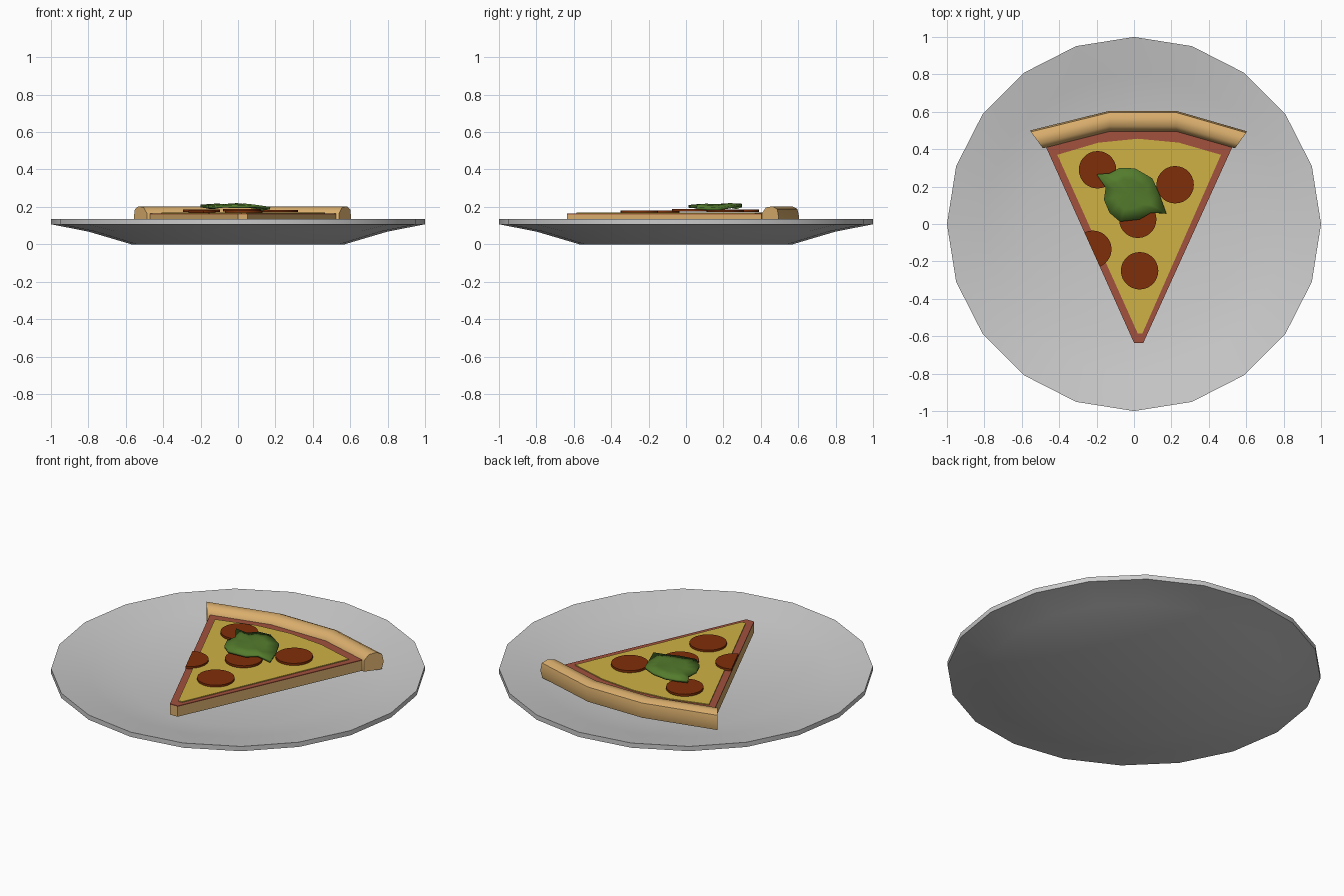
import bpy, bmesh, math
from mathutils import Vector

if "Cube" in bpy.data.objects:
    bpy.data.objects.remove(bpy.data.objects["Cube"])


def material(name, rgb):
    m = bpy.data.materials.new(name)
    m.diffuse_color = (*[(c / 255) ** 2.2 for c in rgb], 1)
    m.use_nodes = True
    m.node_tree.nodes["Principled BSDF"].inputs["Base Color"].default_value = m.diffuse_color
    return m


CRUST = material("baked_dough", (216, 172, 108))
SAUCE = material("tomato", (160, 82, 64))
CHEESE = material("cheese", (205, 176, 70))
MEAT = material("pepperoni", (126, 50, 17))
LEAF = material("leaf", (84, 122, 48))


def finish(name, bm, mat=None, smooth=None):
    bmesh.ops.recalc_face_normals(bm, faces=bm.faces)
    me = bpy.data.meshes.new(name)
    bm.to_mesh(me)
    bm.free()
    ob = bpy.data.objects.new(name, me)
    bpy.context.collection.objects.link(ob)
    if mat:
        me.materials.append(mat)
    if smooth:
        bpy.ops.object.select_all(action='DESELECT')
        bpy.context.view_layer.objects.active = ob
        ob.select_set(True)
        bpy.ops.object.shade_smooth_by_angle(angle=math.radians(smooth))
    return ob


def loft(bm, rings, closed_ring=True):
    """Skin consecutive rings of points and cap both ends."""
    vs = [[bm.verts.new(p) for p in r] for r in rings]
    for a, b in zip(vs, vs[1:]):
        n = len(a)
        for i in range(n):
            j = (i + 1) % n
            bm.faces.new((a[i], a[j], b[j], b[i]))
    bm.faces.new(vs[0])
    bm.faces.new(vs[-1])


def slab(name, outline, z0, z1, mat):
    bm = bmesh.new()
    loft(bm, [[(x, y, z) for x, y in outline] for z in (z0, z1)])
    return finish(name, bm, mat)


# Plate: 20-sided shallow dish
profile = [(0.57, 0), (0.8, 0.068), (1, 0.107), (1, 0.135), (0.8, 0.097), (0.57, 0.05)]
bm = bmesh.new()
loft(bm, [[(r * math.cos(i * math.pi / 10), r * math.sin(i * math.pi / 10), z)
           for i in range(20)] for r, z in profile])
finish("plate", bm, None, 40)

# Slice layers
wedge = [(0.0, -0.635), (0.05, -0.635), (0.525, 0.41), (0.225, 0.51), (-0.13, 0.51), (-0.47, 0.41)]
slab("dough", wedge, 0.1, 0.159, CRUST)
slab("sauce", wedge, 0.159, 0.164, SAUCE)
slab("cheese", [(0.02, -0.585), (0.045, -0.585), (0.465, 0.37), (0.24, 0.435), (0.02, 0.456),
                (-0.19, 0.435), (-0.41, 0.37)], 0.162, 0.169, CHEESE)

# Crust: rounded section swept along the back arc
section = [(0, 0.1), (0, 0.165), (0.25, 0.197), (0.65, 0.203), (0.92, 0.188), (1, 0.145), (0.9, 0.1)]
stations = [((-0.487, 0.405), (-0.557, 0.50)), ((-0.13, 0.495), (-0.13, 0.605)),
            ((0.225, 0.495), (0.225, 0.605)), ((0.54, 0.405), (0.605, 0.495))]
bm = bmesh.new()
loft(bm, [[(*Vector(a).lerp(Vector(b), t), z) for t, z in section] for a, b in stations])
finish("crust", bm, CRUST, 45)

# Pepperoni discs; the last one is cut flush with the slice edge
spots = [(-0.195, 0.29, 0.180), (0.22, 0.21, 0.178), (0.02, 0.025, 0.181),
         (0.03, -0.25, 0.174), (-0.22, -0.135, 0.173)]
for k, (x, y, z) in enumerate(spots):
    bm = bmesh.new()
    bmesh.ops.create_cone(bm, cap_ends=True, segments=28, radius1=0.1, radius2=0.1, depth=0.013)
    bmesh.ops.translate(bm, verts=bm.verts, vec=(x, y, z))
    if k == 4:
        cut = bmesh.ops.bisect_plane(bm, geom=bm.verts[:] + bm.edges[:] + bm.faces[:],
                                     plane_co=(0, -0.635, 0), plane_no=(-1.045, -0.47, 0),
                                     clear_outer=True)
        edges = [e for e in cut["geom_cut"] if isinstance(e, bmesh.types.BMEdge)]
        bmesh.ops.holes_fill(bm, edges=[e for e in bm.edges if e.is_boundary] or edges)
    finish(f"pepperoni_{k + 1}", bm, MEAT, 40)

# Basil leaf: wavy outline, inner ring and raised centre
outline = [(-0.2, 0.265, 0.205), (-0.13, 0.27, 0.195), (-0.075, 0.3, 0.205), (0.005, 0.297, 0.21),
           (0.097, 0.244, 0.2), (0.13, 0.17, 0.188), (0.172, 0.056, 0.193), (0.09, 0.06, 0.205),
           (0.03, 0.025, 0.2), (-0.075, 0.013, 0.203), (-0.13, 0.06, 0.198), (-0.16, 0.13, 0.2),
           (-0.15, 0.195, 0.195)]
centre = Vector((-0.02, 0.16, 0.208))
bm = bmesh.new()
rim = [bm.verts.new(p) for p in outline]
mid = [bm.verts.new(centre.lerp(Vector(p), 0.55) + Vector((0, 0, 0.004))) for p in outline]
hub = bm.verts.new(centre)
for i in range(len(rim)):
    j = (i + 1) % len(rim)
    bm.faces.new((rim[i], rim[j], mid[j], mid[i]))
    bm.faces.new((mid[i], mid[j], hub))
leaf = finish("basil_leaf", bm, LEAF, 50)
solid = leaf.modifiers.new("thickness", 'SOLIDIFY')
solid.thickness = 0.014
solid.offset = 0
